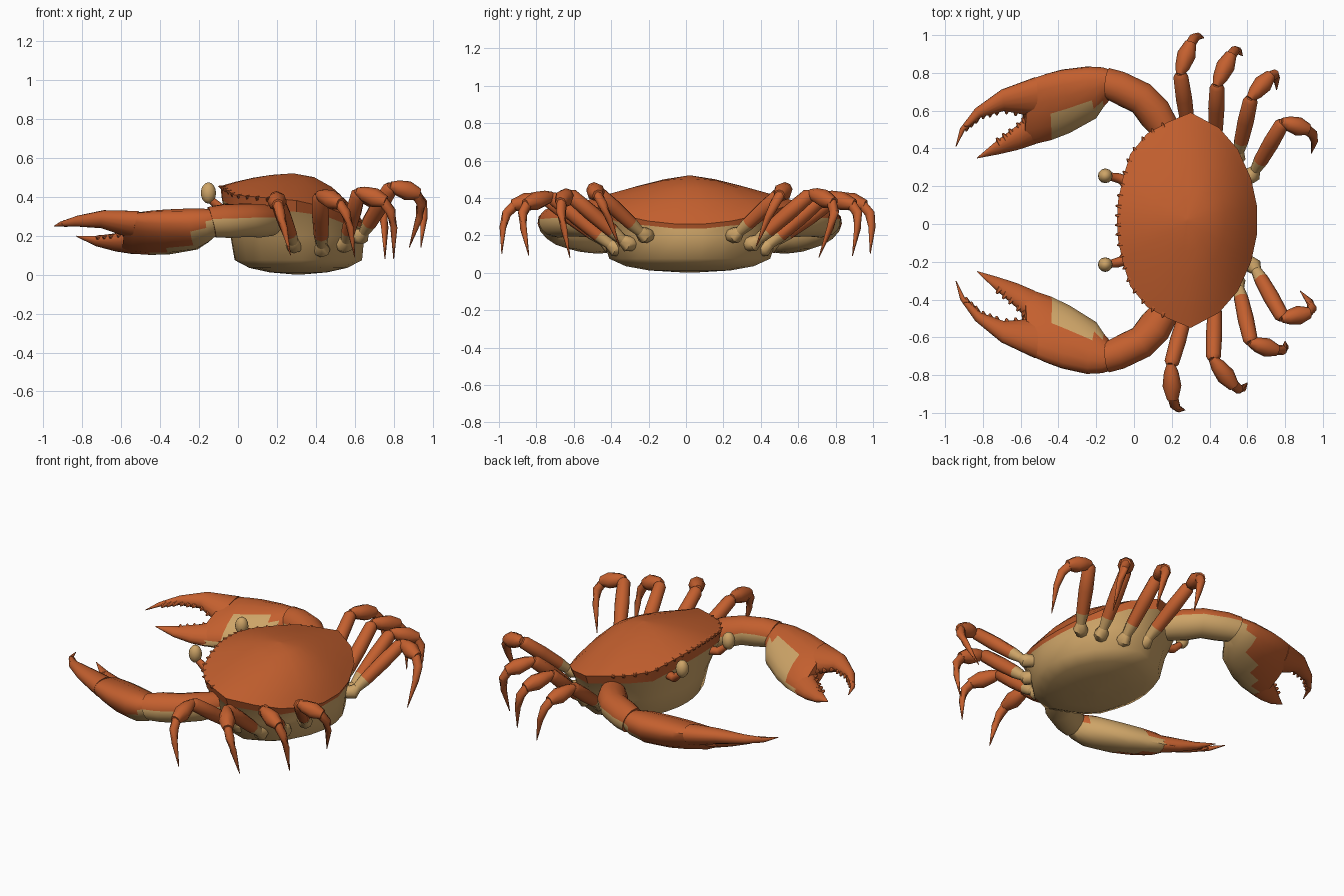
import bpy, bmesh, math
from mathutils import Vector

if "Cube" in bpy.data.objects:
    bpy.data.objects.remove(bpy.data.objects["Cube"])

CY = 0.02  # symmetry plane of the body


def material(name, rgb):
    m = bpy.data.materials.new(name)
    m.diffuse_color = (*rgb, 1)
    m.use_nodes = True
    m.node_tree.nodes["Principled BSDF"].inputs["Base Color"].default_value = m.diffuse_color
    return m


MATS = [material("shell_orange", (0.55, 0.116, 0.028)), material("belly_tan", (0.61, 0.37, 0.136))]


def finish(name, bm, angle=50):
    bmesh.ops.recalc_face_normals(bm, faces=bm.faces[:])
    me = bpy.data.meshes.new(name)
    bm.to_mesh(me)
    bm.free()
    for m in MATS:
        me.materials.append(m)
    ob = bpy.data.objects.new(name, me)
    bpy.context.collection.objects.link(ob)
    bpy.ops.object.select_all(action='DESELECT')
    ob.select_set(True)
    bpy.context.view_layer.objects.active = ob
    bpy.ops.object.shade_smooth_by_angle(angle=math.radians(angle))
    return ob


def loft(bm, rings, pick, caps=(0, -1)):
    """Skin a list of equal rings, cap the ends, colour by pick(ring, segment)."""
    vr = [[bm.verts.new(p) for p in r] for r in rings]
    n = len(vr[0])
    for i in range(len(vr) - 1):
        for j in range(n):
            k = (j + 1) % n
            f = bm.faces.new((vr[i][j], vr[i][k], vr[i + 1][k], vr[i + 1][j]))
            f.material_index = pick(i, j)
    for c in caps:
        bm.faces.new(vr[c]).material_index = pick(c if c == 0 else len(vr) - 2, 0)


def tube(bm, pts, radii, mat=0, n=8):
    pts = [Vector(p) for p in pts]
    rings = []
    for i, p in enumerate(pts):
        d = (pts[min(i + 1, len(pts) - 1)] - pts[max(i - 1, 0)]).normalized()
        u = d.cross(Vector((0, 0, 1)))
        u = u.normalized() if u.length > 1e-3 else Vector((1, 0, 0))
        w = u.cross(d)
        rings.append([p + radii[i] * (u * math.cos(a) + w * math.sin(a))
                      for a in (math.tau * k / n for k in range(n))])
    loft(bm, rings, lambda i, j: mat)


# ---- body: one outline, lofted into shell dome, rim and belly
half = [(-.09, 0), (-.085, .1), (-.06, .22), (-.02, .35), (.07, .46), (.18, .52), (.30, .57),
        (.45, .49), (.55, .375), (.62, .22), (.65, .08)]
outline = half + [(x, -y) for x, y in reversed(half[1:])]


def rim_z(x):
    if x < -.02:
        return .455 - .045 * (x + .09) / .07
    return .41 - .09 * (x + .02) if x < .3 else .381 - .12 * ((x - .3) / .35) ** 1.5


def rim_depth(x):
    return .07 if x < .05 else .058 if x < .32 else .045 if x < .6 else .025


def dome(s):
    ring = []
    for x, y in outline:
        c = (x - .28) / math.hypot(x - .28, y)
        p = 1.2 + (1.0 * c if c > 0 else -.6 * c)
        z = rim_z(x) + (.52 - rim_z(x)) * (1 - s ** p)
        ring.append((.28 + (x - .28) * s, CY + y * s, z))
    return ring


def belly(z, cx, sx, sy):
    return [(cx + (x - .28) * sx, CY + y * sy, z) for x, y in outline]


lip = [(.28 + (x - .28) * .98, CY + y * .96, rim_z(x) - rim_depth(x)) for x, y in outline]
bm = bmesh.new()
loft(bm, [dome(s) for s in (.02, .3, .55, .78, .92, 1)] + [lip], lambda i, j: 0, caps=(0,))
finish("shell", bm, 35)
bm = bmesh.new()
loft(bm, [lip, belly(.20, .305, .93, .825), belly(.075, .31, .885, .755), belly(.035, .31, .68, .60),
          belly(.012, .31, .40, .38), belly(0.0, .31, .02, .02)], lambda i, j: 1, caps=(-1,))
finish("belly", bm, 75)

# ---- low spines along the front half of the rim
bm = bmesh.new()
front = sorted([p for p in outline if p[0] < .2], key=lambda p: p[1])
for (x0, y0), (x1, y1) in zip(front, front[1:]):
    for t in (.25, .75):
        x, y = x0 + (x1 - x0) * t, y0 + (y1 - y0) * t
        d = Vector((x - .28, y, 0)).normalized()
        z = (rim_z(x0) + (rim_z(x1) - rim_z(x0)) * t) - .012
        b = Vector((x, CY + y, z))
        tube(bm, [b - d * .03, b + d * .012 + Vector((0, 0, .012))], [.024, .003], n=6)
finish("rim_spines", bm)

# ---- eyes on short stalks
for side, label in ((1, "left"), (-1, "right")):
    y = CY + side * .235
    bm = bmesh.new()
    tube(bm, [(-.03, y - side * .03, .34), (-.09, y - side * .01, .34), (-.145, y, .39)], [.028, .026, .018])
    finish(label + "_eye_stalk", bm)
    bm = bmesh.new()
    bmesh.ops.create_uvsphere(bm, u_segments=12, v_segments=8, radius=.039)
    for v in bm.verts:
        v.co = Vector((v.co.x - .152, v.co.y + y, v.co.z * 1.4 + .42))
    for f in bm.faces:
        f.material_index = 1
    finish(label + "_eye", bm)

# ---- claws: stations of (outer xyz, inner xyz, half thickness)
ARM = [(.22, .54, .32, .12, .46, .23, .075), (.17, .64, .325, .05, .53, .23, .085),
       (.08, .73, .325, .00, .60, .235, .086), (-.06, .795, .32, -.07, .635, .23, .088),
       (-.14, .815, .315, -.13, .67, .225, .08)]
PALM = [(-.10, .80, .31, -.12, .67, .225, .06), (-.17, .822, .305, -.155, .63, .20, .08),
        (-.25, .828, .30, -.20, .565, .17, .094), (-.38, .815, .30, -.34, .485, .14, .092),
        (-.46, .795, .30, -.44, .445, .13, .084), (-.52, .775, .30, -.54, .42, .128, .072),
        (-.57, .755, .30, -.59, .405, .13, .05)]
OUTER = [(-.52, .775, .30, -.53, .57, .21, .064), (-.70, .71, .305, -.69, .60, .265, .045),
         (-.84, .61, .285, -.81, .568, .265, .028), (-.92, .505, .265, -.895, .50, .255, .014),
         (-.945, .41, .25, -.94, .41, .25, .002)]
INNER = [(-.53, .60, .22, -.53, .425, .125, .055), (-.62, .515, .20, -.62, .395, .135, .042),
         (-.73, .435, .19, -.72, .37, .155, .024), (-.83, .352, .20, -.83, .348, .195, .002)]
SEG = 16
# tan segments per palm band: the pale patch narrows towards the fingers
PALE_PALM = [(7, 14), (5, 13), (4, 11), (4, 10), (7, 9)]


def place(p, side):
    x, y, z = p
    v = y - CY
    if side < 0 and x < -.25:  # the right claw closes in a little more
        v -= .1 * (-.25 - x)
    return Vector((x, CY + side * v, z))


def claw_rings(table, side):
    out = []
    mids = [(place(s[:3], side) + place(s[3:6], side)) / 2 for s in table]
    for i, s in enumerate(table):
        o, q = place(s[:3], side), place(s[3:6], side)
        d = mids[min(i + 1, len(mids) - 1)] - mids[max(i - 1, 0)]
        n = d.cross(o - q).normalized()
        if n.z < 0:
            n.negate()
        out.append([mids[i] + (o - q) / 2 * math.cos(a) + n * s[6] * math.sin(a)
                    for a in (math.tau * k / SEG for k in range(SEG))])
    return out


def palm_colour(i, j):
    return int(i < len(PALE_PALM) and PALE_PALM[i][0] <= j <= PALE_PALM[i][1])


for side, label in ((1, "left"), (-1, "right")):
    for part, table, pick in (("arm", ARM, lambda i, j: int(6 <= j <= 14)), ("palm", PALM, palm_colour),
                              ("outer_finger", OUTER, lambda i, j: 0),
                              ("inner_finger", INNER, lambda i, j: 0)):
        bm = bmesh.new()
        loft(bm, claw_rings(table, side), pick)
        finish(label + "_claw_" + part, bm)
    # blunt teeth on the facing edges of both fingers
    bm = bmesh.new()
    for table, a, dirn in ((OUTER, 3, Vector((-.1, -1, -.45))), (INNER, 0, Vector((-.6, .8, .3)))):
        edge = [place(s[a:a + 3], side) for s in table]
        d = Vector((dirn.x, dirn.y * side, dirn.z)).normalized()
        for i in range(len(edge) - 2):
            for t in (.3, .6, .9):
                b = edge[i].lerp(edge[i + 1], t)
                tube(bm, [b - d * .02, b + d * .016], [.022, .005], n=6)
    finish(label + "_claw_teeth", bm)

# ---- walking legs: hip, knee, ankle, tip in plan, heights shared per pair
LEGS = {1: [((.295, .455), (.245, .80), (.30, .96), (.37, .985)),
            ((.43, .42), (.44, .74), (.515, .90), (.575, .89)),
            ((.55, .36), (.62, .67), (.725, .79), (.755, .71)),
            ((.63, .265), (.79, .54), (.925, .50), (.94, .375))],
        -1: [((.29, -.415), (.195, -.75), (.205, -.93), (.27, -.985)),
             ((.43, -.38), (.42, -.72), (.53, -.86), (.60, -.84)),
             ((.55, -.315), (.62, -.63), (.76, -.67), (.80, -.62)),
             ((.635, -.225), (.79, -.50), (.93, -.47), (.88, -.355))]}
HEIGHTS = [(.15, .40, .36, .10), (.13, .41, .365, .09), (.155, .425, .375, .08), (.20, .455, .415, .14)]

for side, label in ((1, "left"), (-1, "right")):
    for k, (plan, zs) in enumerate(zip(LEGS[side], HEIGHTS), 1):
        hip, knee, ankle, tip = [Vector((*p, z)) for p, z in zip(plan, zs)]
        tag = f"{label}_leg_{k}_"
        inward = Vector((.30 - hip.x, CY - hip.y, 0)).normalized()
        split = hip.lerp(knee, .25)
        bm = bmesh.new()
        tube(bm, [hip + inward * .07, hip + inward * .03, hip, hip.lerp(knee, .1)], [.028, .04, .044, .026], 1)
        tube(bm, [hip.lerp(knee, .08), split], [.028, .038], 1)
        finish(tag + "hip", bm)
        bm = bmesh.new()
        tube(bm, [split, hip.lerp(knee, .6), hip.lerp(knee, .95), knee], [.038, .043, .039, .024])
        finish(tag + "thigh", bm)
        bm = bmesh.new()
        tube(bm, [knee - (ankle - knee) * .06, knee.lerp(ankle, .2), knee.lerp(ankle, .6), ankle],
             [.021, .039, .05, .03])
        finish(tag + "shin", bm)
        # curved pointed toe
        out = (ankle - knee).normalized()
        mid = ankle.lerp(tip, .45) + Vector((out.x, out.y, 0)) * .025
        bm = bmesh.new()
        tube(bm, [ankle - out * .02, ankle.lerp(mid, .35) + out * .012, mid, tip], [.028, .027, .019, .002])
        finish(tag + "toe", bm)
